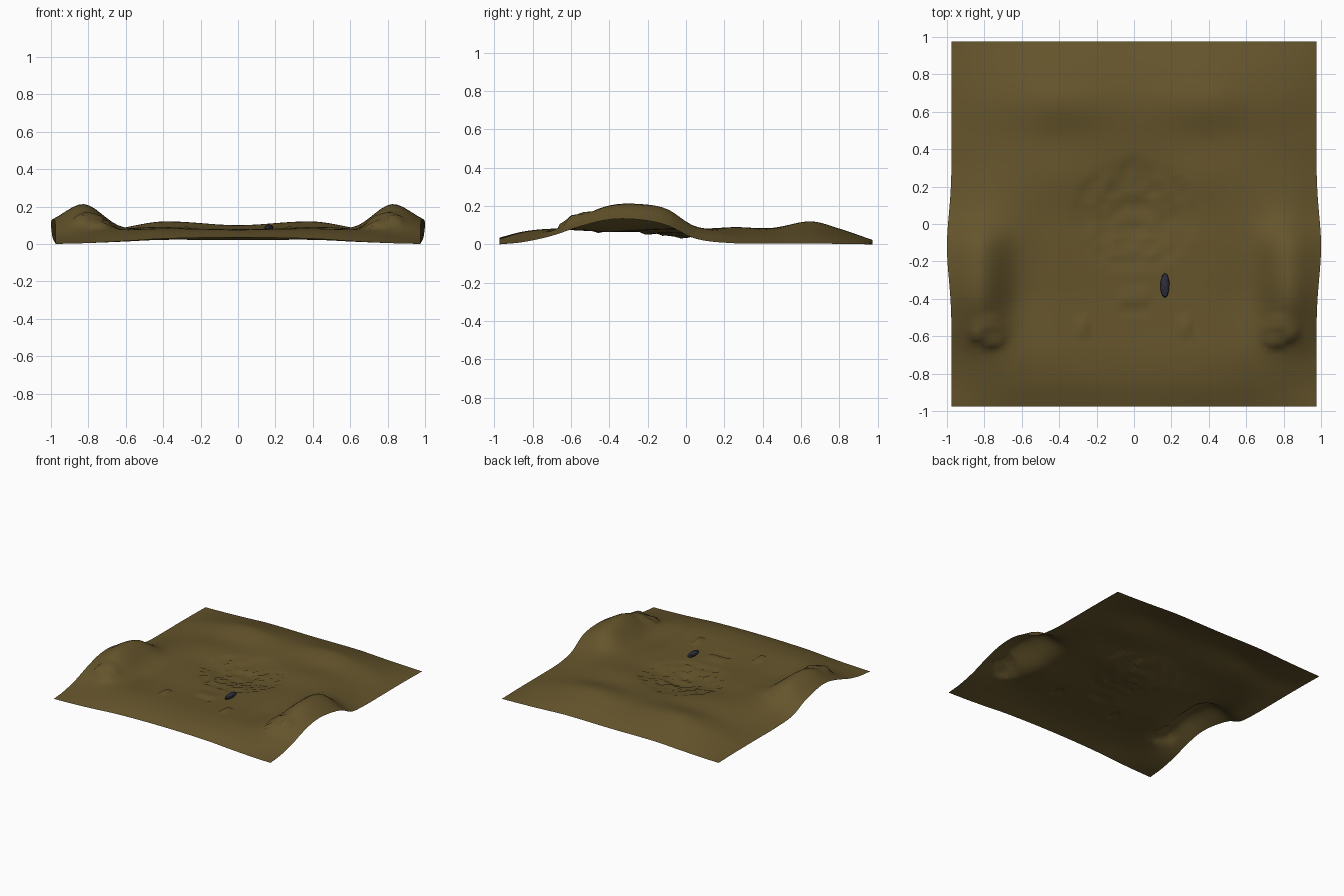
import bpy, bmesh, math, random
from mathutils import Vector

if "Cube" in bpy.data.objects:
    bpy.data.objects.remove(bpy.data.objects["Cube"])

random.seed(4)
HALF, N = 0.975, 64

# Relief of one half of the sheet: columns are distance from centre, rows run front to back
COLS = [0, 0.4, 0.62, 0.82, 0.975]
ROWS = {
    -0.975: [0.035, 0.028, 0.014, 0.004, 0.0],
    -0.85:  [0.067, 0.065, 0.050, 0.030, 0.012],
    -0.70:  [0.078, 0.082, 0.075, 0.070, 0.045],
    -0.55:  [0.072, 0.077, 0.078, 0.145, 0.095],
    -0.40:  [0.065, 0.072, 0.075, 0.203, 0.130],
    -0.25:  [0.065, 0.075, 0.085, 0.211, 0.130],
    -0.10:  [0.065, 0.076, 0.092, 0.185, 0.100],
    0.05:   [0.060, 0.075, 0.085, 0.090, 0.030],
    0.25:   [0.070, 0.090, 0.080, 0.050, 0.006],
    0.45:   [0.085, 0.085, 0.072, 0.040, 0.004],
    0.65:   [0.100, 0.120, 0.085, 0.045, 0.004],
    0.80:   [0.075, 0.082, 0.060, 0.030, 0.003],
    0.975:  [0.020, 0.022, 0.012, 0.004, 0.0],
}
YS = list(ROWS)


def spline(ts, vs, t):
    """Smooth curve through unevenly spaced points."""
    i = max(0, min(len(ts) - 2, sum(1 for k in ts if k <= t) - 1))

    def slope(j):
        a, b = max(0, j - 1), min(len(ts) - 1, j + 1)
        return (vs[b] - vs[a]) / (ts[b] - ts[a])
    h = ts[i + 1] - ts[i]
    u = (t - ts[i]) / h
    m0 = 0 if i == 0 and ts[0] == 0 else slope(i)
    return ((2*u**3 - 3*u**2 + 1) * vs[i] + (u**3 - 2*u**2 + u) * h * m0
            + (3*u**2 - 2*u**3) * vs[i + 1] + (u**3 - u**2) * h * slope(i + 1))


def relief(x, y):
    return spline(YS, [spline(COLS, ROWS[r], abs(x)) for r in YS], y)


def material(name, color):
    m = bpy.data.materials.new(name)
    m.diffuse_color = color
    m.use_nodes = True
    m.node_tree.nodes["Principled BSDF"].inputs["Base Color"].default_value = m.diffuse_color
    return m


def finish(bm, name, mat, smooth):
    me = bpy.data.meshes.new(name)
    bm.to_mesh(me)
    bm.free()
    ob = bpy.data.objects.new(name, me)
    bpy.context.collection.objects.link(ob)
    me.materials.append(mat)
    for p in me.polygons:
        p.use_smooth = smooth
    return ob


# Draped sheet with a shallow rough hollow, knobs and side mounds
rough = {(i, j): random.uniform(-1, 1) for i in range(N // 2 + 1) for j in range(N + 1)}
bm = bmesh.new()
bmesh.ops.create_grid(bm, x_segments=N, y_segments=N, size=HALF)
for v in bm.verts:
    x, y = v.co.x, v.co.y
    ax = abs(x)
    key = (round(ax / (2 * HALF) * N), round((y + HALF) / (2 * HALF) * N))
    r = rough[key]
    z = relief(x, y)
    # central hollow with stepped rings
    d = math.hypot(ax / 0.31, (y - 0.05) / 0.29)
    if d < 1:
        z += -0.008 * math.ceil((1 - d) * 3) + 0.007 * r
    # narrow stepped block in front of the hollow
    if ax < 0.09 and -0.46 < y < -0.34:
        z += 0.008 if y > -0.43 else -0.008
    # small front knobs
    if abs(ax - 0.27) < 0.025 and abs(y + 0.55) < 0.04:
        z += 0.02
    # knuckled lumps at the ends of the side mounds
    if math.hypot((ax - 0.77) / 0.11, (y + 0.57) / 0.075) < 1:
        z += 0.012 + 0.012 * r
        v.co.y -= 0.02
    # outward bulge of the side edges
    f = max(0, (ax - 0.85) / 0.125)
    v.co.x += math.copysign(0.025 * f * math.exp(-((y + 0.12) / 0.24) ** 2), x)
    v.co.z = max(0, z)
finish(bm, "draped_sheet", material("brown_cloth", (0.13, 0.09, 0.025, 1)), True)

# Small dark faceted stone lying on the sheet
bm = bmesh.new()
bmesh.ops.create_icosphere(bm, subdivisions=2, radius=1)
for v in bm.verts:
    k = random.uniform(0.88, 1.0)
    v.co = Vector((v.co.x * 0.026 * k, v.co.y * 0.072 * k, v.co.z * 0.02 * k))
stone = finish(bm, "dark_stone", material("dark_blue", (0.025, 0.027, 0.045, 1)), False)
stone.location = (0.165, -0.33, 0.085)
